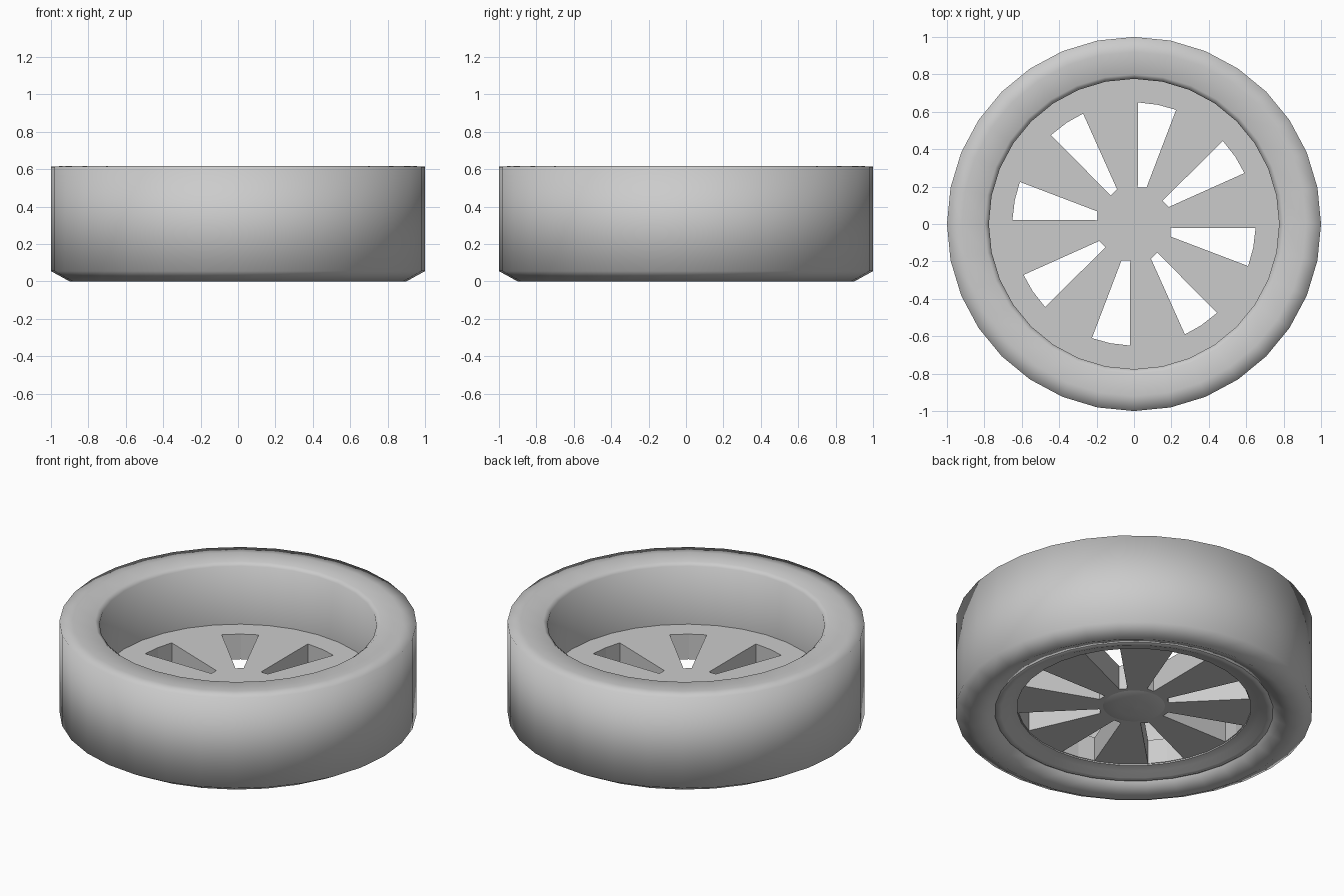
import bpy, bmesh
from math import cos, sin, pi, radians, hypot, atan2

if "Cube" in bpy.data.objects:
    bpy.data.objects.remove(bpy.data.objects["Cube"])

SEG = 32


def add_mesh(name, bm, smooth_angle=None):
    bmesh.ops.recalc_face_normals(bm, faces=bm.faces)
    me = bpy.data.meshes.new(name)
    bm.to_mesh(me)
    bm.free()
    ob = bpy.data.objects.new(name, me)
    bpy.context.collection.objects.link(ob)
    if smooth_angle:
        bpy.ops.object.select_all(action='DESELECT')
        ob.select_set(True)
        bpy.context.view_layer.objects.active = ob
        bpy.ops.object.shade_smooth_by_angle(angle=radians(smooth_angle))
    return ob


def lathe(name, profile, smooth_angle):
    """Spin a closed (radius, z) profile around z."""
    bm = bmesh.new()
    rings = [[bm.verts.new((r * cos(2 * pi * i / SEG), r * sin(2 * pi * i / SEG), z))
              for r, z in profile] for i in range(SEG)]
    n = len(profile)
    for i in range(SEG):
        a, b = rings[i], rings[(i + 1) % SEG]
        for j in range(n):
            k = (j + 1) % n
            bm.faces.new((a[j], b[j], b[k], a[k]))
    return add_mesh(name, bm, smooth_angle)


def prism(bm, points, z0, z1):
    """Extrude an outline from z0 to z1."""
    lo = [bm.verts.new((x, y, z0)) for x, y in points]
    hi = [bm.verts.new((x, y, z1)) for x, y in points]
    bm.faces.new(lo[::-1])
    bm.faces.new(hi)
    n = len(points)
    for i in range(n):
        j = (i + 1) % n
        bm.faces.new((lo[i], lo[j], hi[j], hi[i]))


# Tyre: soft-shaded ring with a chamfered lower shoulder
lathe("tyre", [(0.78, 0.05), (0.90, 0.0), (1.0, 0.055), (1.0, 0.613), (0.92, 0.618),
               (0.80, 0.618), (0.776, 0.60), (0.782, 0.24)], 100)

# Rim lip around the lower face of the spokes
lathe("rim_lip", [(0.785, 0.055), (0.768, 0.045), (0.745, 0.05), (0.70, 0.07),
                  (0.656, 0.08), (0.656, 0.12), (0.785, 0.12)], 50)

# Spoked disc: flat plate with eight tapered windows
bm = bmesh.new()
prism(bm, [(0.784 * cos(2 * pi * i / SEG), 0.784 * sin(2 * pi * i / SEG))
           for i in range(SEG)], 0.088, 0.238)
disc = add_mesh("spoked_disc", bm)

window = [(0.195, -0.02), (0.65, -0.022), (0.637, -0.13), (0.61, -0.225), (0.195, -0.067)]
bm = bmesh.new()
for k in range(8):
    a = k * pi / 4
    prism(bm, [(x * cos(a) - y * sin(a), x * sin(a) + y * cos(a)) for x, y in window],
          -0.1, 0.4)
cutter = add_mesh("window_cutter", bm)
cutter.hide_render = True
cutter.hide_set(True)
mod = disc.modifiers.new("windows", 'BOOLEAN')
mod.operation = 'DIFFERENCE'
mod.solver = 'EXACT'
mod.object = cutter

# Apply the cut and drop the cutter
bpy.context.view_layer.objects.active = disc
bpy.ops.object.modifier_apply(modifier="windows")
bpy.data.objects.remove(cutter)

# Hub cap: shallow dome under the centre
lathe("hub_cap", [(0.001, 0.072), (0.09, 0.075), (0.15, 0.081), (0.18, 0.09), (0.001, 0.12)], 40)
